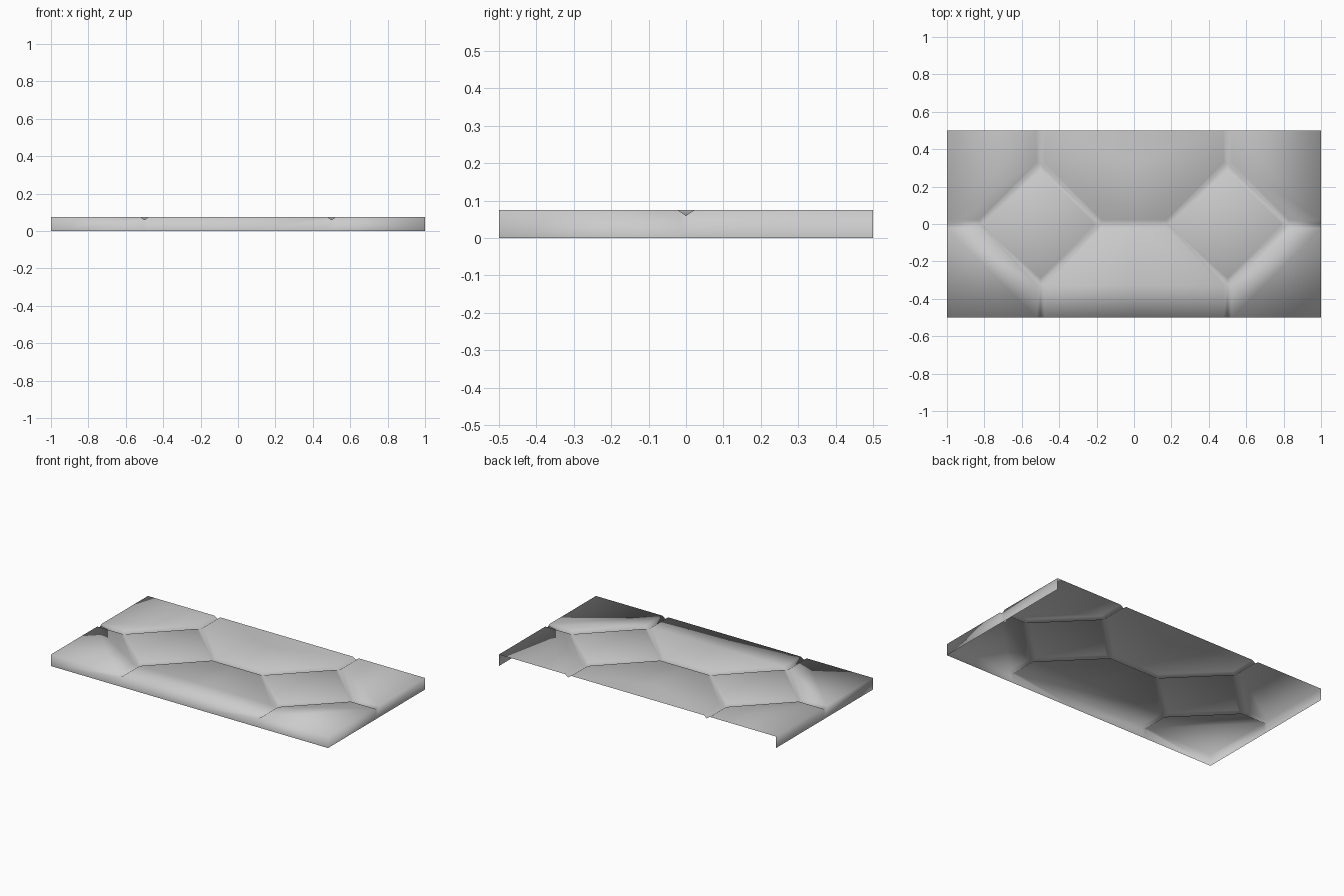
import bpy
import bmesh

cube = bpy.data.objects.get("Cube")
if cube:
    bpy.data.objects.remove(cube, do_unlink=True)

TOP, LOW = 0.075, 0.06        # slab surface and groove bottom
H = 0.022                     # half width of a groove
A, T = 0.18, 0.32             # inner and outer tip of a diamond groove
TIP = H * 1.414               # setback of a diamond's tip
MITRE = H * 0.414             # setback where grooves meet at 135 degrees

bm = bmesh.new()


def add(points, place):
    bm.faces.new([bm.verts.new(place(*p)) for p in points])


def build_cell(outer, sx, sy):
    """One half-unit cell holding a quarter of a diamond, mirrored into place."""
    def place(x, y, z):
        return (sx * (1 - x if outer else x), sy * y, z)

    # Groove bottom line
    start, inner, tip, end = (0, 0, LOW), (A, 0, LOW), (0.5, T, LOW), (0.5, 0.5, LOW)
    # Outer panel rim
    rim0, rim1 = (0, H, TOP), (A - MITRE, H, TOP)
    rim2, rim3 = (0.5 - H, T + MITRE, TOP), (0.5 - H, 0.5, TOP)
    corner = (0, 0.5, TOP)
    # Diamond rim
    dia_side, dia_tip, dia_mid = (A + TIP, 0, TOP), (0.5, T - TIP, TOP), (0.5, 0, TOP)

    # Groove slopes
    add([start, inner, rim1, rim0], place)
    add([inner, tip, rim2, rim1], place)
    add([tip, end, rim3, rim2], place)
    add([inner, dia_side, dia_tip, tip], place)
    # Diamond
    add([dia_side, dia_mid, dia_tip], place)
    # Panel
    if outer:
        add([rim0, rim1, rim2, rim3], place)
        add([rim0, rim3, corner], place)
    else:
        fold = (0, T + MITRE, TOP)
        add([rim0, rim1, rim2, fold], place)
        add([fold, rim2, rim3, corner], place)
    # Front wall, the back stays open
    if sy < 0:
        add([corner, rim3, end, (0.5, 0.5, 0), (0, 0.5, 0)], place)
    # Side wall
    if outer:
        add([start, rim0, corner, (0, 0.5, 0), (0, 0, 0)], place)


for outer in (False, True):
    for sx in (-1, 1):
        for sy in (-1, 1):
            build_cell(outer, sx, sy)

# Join the cells and face the surface outwards
bmesh.ops.remove_doubles(bm, verts=bm.verts, dist=0.0005)
bmesh.ops.recalc_face_normals(bm, faces=bm.faces)
bm.normal_update()
if sum(f.normal.z * f.calc_area() for f in bm.faces) < 0:
    bmesh.ops.reverse_faces(bm, faces=bm.faces)
for f in bm.faces:
    f.smooth = True

mesh = bpy.data.meshes.new("paving_slab")
bm.to_mesh(mesh)
bm.free()
slab = bpy.data.objects.new("paving_slab", mesh)
bpy.context.collection.objects.link(slab)

# Stone colour
grey = bpy.data.materials.new("light_grey_stone")
grey.use_nodes = True
colour = (0.6, 0.6, 0.6, 1)
grey.diffuse_color = colour
grey.node_tree.nodes["Principled BSDF"].inputs["Base Color"].default_value = colour
mesh.materials.append(grey)
